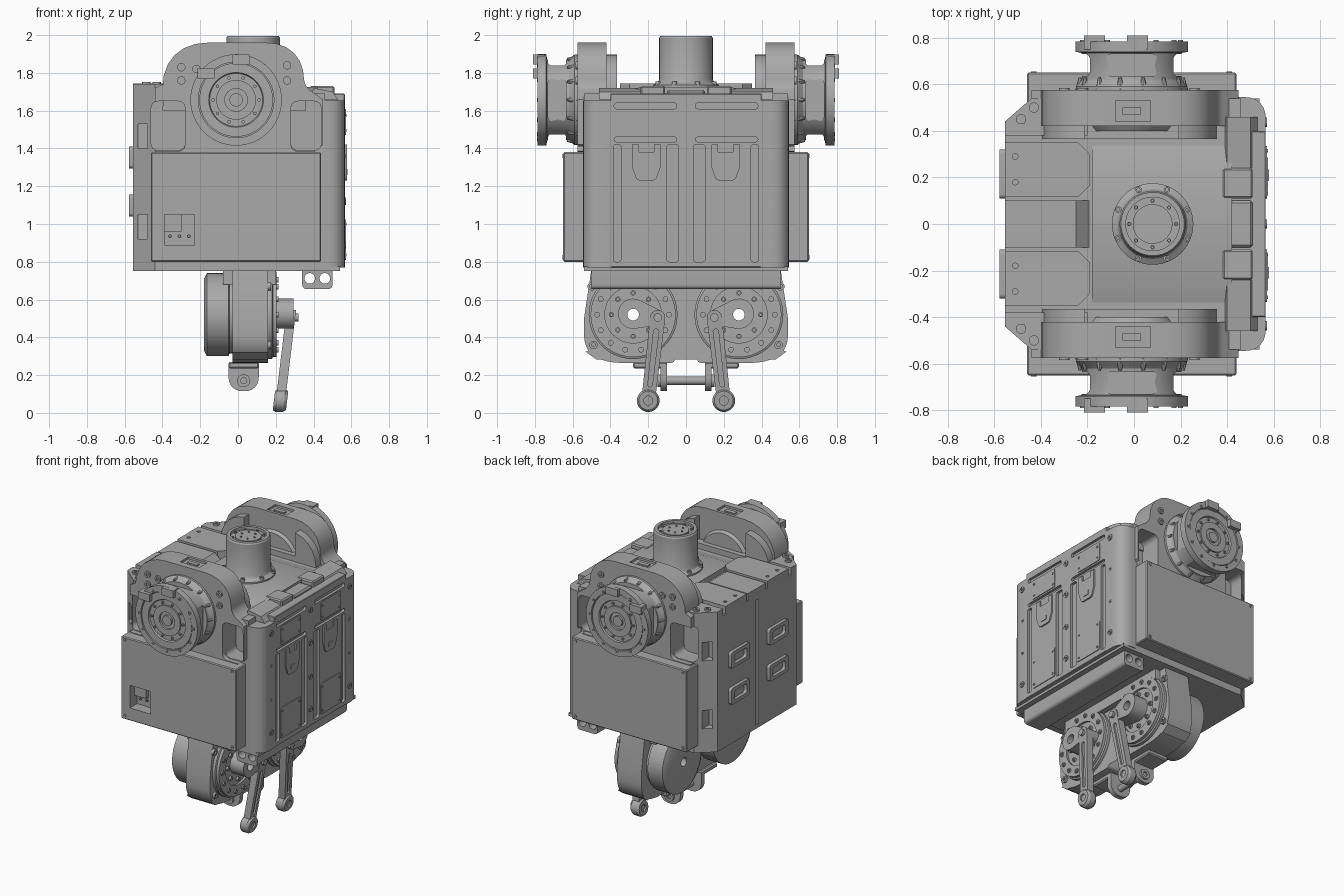
import bpy, bmesh, math
from mathutils import Vector

cube = bpy.data.objects.get("Cube")
if cube:
    bpy.data.objects.remove(cube)

grey = bpy.data.materials.new("plain_grey")
grey.use_nodes = True
grey.diffuse_color = (0.4, 0.4, 0.4, 1)
grey.node_tree.nodes["Principled BSDF"].inputs["Base Color"].default_value = (0.4, 0.4, 0.4, 1)

ORDER = {"x": (2, 0, 1), "y": (0, 2, 1), "z": (0, 1, 2)}


def place(axis, u, v, w):
    """u, v lie in the plane across the axis, w runs along it."""
    c = (u, v, w)
    return Vector([c[i] for i in ORDER[axis]])


def finish(name, bm):
    bmesh.ops.recalc_face_normals(bm, faces=bm.faces)
    me = bpy.data.meshes.new(name)
    bm.to_mesh(me)
    bm.free()
    me.materials.append(grey)
    ob = bpy.data.objects.new(name, me)
    bpy.context.collection.objects.link(ob)
    return ob


def rounded(pts):
    """Round each corner by its optional third value."""
    out = []
    for i, p in enumerate(pts):
        c = Vector(p[:2])
        if len(p) < 3:
            out.append(c)
            continue
        a = c + (Vector(pts[i - 1][:2]) - c).normalized() * p[2]
        b = c + (Vector(pts[(i + 1) % len(pts)][:2]) - c).normalized() * p[2]
        for k in range(7):
            t = k / 6
            w = 0.85 * 2 * t * (1 - t)
            out.append((a * (1 - t) ** 2 + c * w + b * t * t) / ((1 - t) ** 2 + w + t * t))
    return out


def prism(name, pts, axis, a, b, bevel=0):
    bm = bmesh.new()
    f = bm.faces.new([bm.verts.new(place(axis, p[0], p[1], a)) for p in rounded(pts)])
    new = bmesh.ops.extrude_face_region(bm, geom=[f])["geom"]
    bmesh.ops.translate(bm, verts=[v for v in new if isinstance(v, bmesh.types.BMVert)],
                        vec=place(axis, 0, 0, b - a))
    if bevel:
        bmesh.ops.bevel(bm, geom=bm.edges[:], offset=bevel, segments=1, affect="EDGES", clamp_overlap=True)
    return finish(name, bm)


def rect(u0, u1, v0, v1, r=0):
    pts = [(u0, v0), (u1, v0), (u1, v1), (u0, v1)]
    return [(*p, r) for p in pts] if r else pts


def box(name, x, y, z, bevel=0):
    return prism(name, rect(*x, *y), "z", *z, bevel)


def lathe(name, axis, u, v, prof, n=48):
    """Spin (radius, position) pairs round an axis through u, v."""
    bm = bmesh.new()
    rings = [[bm.verts.new(place(axis, u + r * math.cos(t), v + r * math.sin(t), w))
              for t in (math.tau * k / n for k in range(n))] for r, w in prof]
    for p, q in zip(rings, rings[1:]):
        for k in range(n):
            bm.faces.new((p[k], p[(k + 1) % n], q[(k + 1) % n], q[k]))
    bm.faces.new(rings[0])
    bm.faces.new(rings[-1])
    return finish(name, bm)


def disc(name, axis, u, v, r, a, b, n=32):
    return lathe(name, axis, u, v, [(r, a), (r, b)], n)


def cut(ob, *cutters):
    for c in cutters:
        m = ob.modifiers.new("cut", "BOOLEAN")
        m.operation, m.solver, m.object = "DIFFERENCE", "EXACT", c
    deps = bpy.context.evaluated_depsgraph_get()
    ob.data = bpy.data.meshes.new_from_object(ob.evaluated_get(deps))
    ob.modifiers.clear()
    for c in cutters:
        bpy.data.objects.remove(c)
    return ob


def link(u0, v0, r0, u1, v1, r1):
    """Outline of a tapered arm between two round ends."""
    d = Vector((u1 - u0, v1 - v0))
    h, o = math.atan2(d.y, d.x), math.acos((r0 - r1) / d.length)
    pts = []
    for u, v, r, s, e in ((u0, v0, r0, h + o, h + math.tau - o), (u1, v1, r1, h - o, h + o)):
        pts += [(u + r * math.cos(s + (e - s) * k / 14), v + r * math.sin(s + (e - s) * k / 14))
                for k in range(15)]
    return pts


def bolts(name, axis, spots, r, a, b):
    for u, v in spots:
        cut(disc(name, axis, u, v, r, a, b, 14), disc("socket", axis, u, v, r * .5, b - (b - a) * .5, b + (b - a), 6))


def circle(u, v, r, n, start=0):
    return [(u + r * math.cos(start + math.tau * k / n), v + r * math.sin(start + math.tau * k / n)) for k in range(n)]


# Main housing with pockets beside the shoulders
outline = [(-.555, -.44), (-.44, -.54), (.46, -.54), (.46, .54), (-.44, .54), (-.555, .44)]
cutters = []
for s in (-1, 1):
    for x0, x1 in ((-.46, -.28), (.28, .44)):
        cutters.append(prism("pocket", rect(x0, x1, 1.39, 1.65, .04), "y", s * .42, s * .6))
    for z in (.92, 1.4):
        cutters.append(box("slot", (-.53, -.48), (s * .47 - .04, s * .47 + .04), (z, z + .13)))
cutters.append(box("side_gap", (-.6, -.53), (-.012, .012), (.7, 1.8)))
cut(prism("housing", outline, "z", .77, 1.69), *cutters)
prism("base_plate", [(-.555, -.44), (-.44, -.54), (.54, -.54), (.54, .54), (-.44, .54), (-.555, .44)], "z", .752, .775)

# Top deck
prism("top_deck", [(-.42, 1.66), (.42, 1.66), (.24, 1.725), (-.24, 1.725)], "x", -.18, .42)
prism("rear_spine", [(-.555, 1.66), (-.16, 1.66), (-.25, 1.74), (-.555, 1.74)], "y", -.1, .1)
for s in (-1, 1):
    y = sorted((s * .115, s * .35))
    cut(prism("deck_block", [(-.555, y[0]), (-.24, y[0]), (-.19, y[0] + .05), (-.19, y[1] - .05), (-.24, y[1]), (-.555, y[1])], "z", 1.66, 1.745),
        disc("hole", "z", -.51, s * .29, .012, 1.72, 1.8, 12), disc("hole", "z", -.51, s * .18, .012, 1.72, 1.8, 12))
    prism("corner_block", [(-.555, s * .38), (-.2, s * .38), (-.2, s * .54), (-.44, s * .54), (-.555, s * .44)], "z", 1.66, 1.74)
    box("deck_tab", (.38, .51), sorted((s * .11, s * .24)), (1.66, 1.73), .008)
    prism("deck_ramp", [(.38, 1.66), (.53, 1.66), (.5, 1.7), (.4, 1.72)], "y", s * .24, s * .46)
    bolts("corner_bolt", "z", [(-.485, s * .45), (-.43, s * .5)], .022, 1.74, 1.752)
box("deck_centre_tab", (.39, .51), (-.1, .1), (1.66, 1.71), .01)

# Neck
lathe("neck", "z", .08, 0, [(.175, 1.7), (.175, 1.735), (.15, 1.75), (.142, 1.765), (.142, 1.985), (.136, 1.995),
                            (.115, 1.995), (.115, 1.975), (.085, 1.975), (.085, 1.985)])
bolts("neck_bolt", "z", circle(.08, 0, .16, 8, .39), .014, 1.73, 1.755)
bolts("neck_top_bolt", "z", circle(.08, 0, .1, 8), .009, 1.97, 1.985)
bolts("neck_centre_bolt", "z", circle(.08, 0, .05, 6), .007, 1.98, 1.99)

# Shoulders
arch = [(-.44, 1.38), (.4, 1.38), (.45, 1.42), (.45, 1.66), (.35, 1.73, .04), (.35, 1.96, .2), (-.4, 1.96, .24), (-.4, 1.74), (-.44, 1.72)]
inner = [(-.4, 1.6), (.36, 1.6), (.34, 1.9, .2), (-.38, 1.9, .2)]
CX, CZ = -.01, 1.657
for s in (-1, 1):
    pockets = [prism("pocket", rect(x0, x1, 1.385, 1.65, .04), "y", s * .3, s * .7) for x0, x1 in ((-.46, -.28), (.28, .44))]
    hatch = box("hatch", (-.08, .07), (s * .485 - .045, s * .485 + .045), (1.945, 2))
    cut(prism("shoulder_arch", arch, "y", s * .42, s * .575), *pockets, hatch)
    cut(prism("shoulder_inner", inner, "y", s * .365, s * .43), box("notch", (-.21, .19), (-.6, .6), (1.73, 2)))
    lathe("shoulder_inner_boss", "y", CX, CZ, [(.19, s * .43), (.17, s * .4), (.05, s * .4)])
    box("hatch_catch", (-.05, .03), (s * .485 - .015, s * .485 + .015), (1.93, 1.953))
    bolts("arch_top_bolt", "z", [(-.16, s * .5), (.12, s * .5)], .022, 1.95, 1.958)
    bolts("arch_bolt", "y", [(-.3, 1.83), (-.3, 1.76), (.26, 1.84), (.26, 1.76), (-.22, 1.82)], .022, s * .57, s * .585)
    # Shoulder actuator with four windows
    body = lathe("shoulder_actuator", "y", CX, CZ, [(.24, s * .565), (.24, s * .59), (.215, s * .62), (.208, s * .68), (.215, s * .735),
                 (.242, s * .74), (.242, s * .785), (.2, s * .785), (.2, s * .77), (.195, s * .77), (.195, s * .78), (.145, s * .78),
                 (.14, s * .77), (.105, s * .77), (.105, s * .78), (.06, s * .78), (.06, s * .765), (.035, s * .765), (.035, s * .78)], 64)
    w = sorted((s * .635, s * .73))
    cut(body, prism("window", rect(CX - .115, CX + .115, *w, .03), "z", 1.84, 1.95),
        prism("window", rect(CX - .115, CX + .115, *w, .03), "z", 1.35, 1.475),
        prism("window", rect(*w, CZ - .115, CZ + .115, .03), "x", .17, .3),
        prism("window", rect(*w, CZ - .115, CZ + .115, .03), "x", -.3, -.19))
    for x, z in ((.015, 1.875), (-.17, 1.8)):
        box("actuator_tab", (x - .045, x + .045), sorted((s * .75, s * .81)), (z - .03, z + .022))
    bolts("actuator_bolt", "y", circle(CX, CZ, .21, 12), .011, s * .78, s * .79)
    bolts("actuator_inner_bolt", "y", circle(CX, CZ, .122, 10), .009, s * .765, s * .778)
    for t in range(14):
        u, v = circle(CX, CZ, .222, 14)[t]
        lathe("actuator_rib", "y", u, v, [(.022, s * .57), (.006, s * .63)], 8)

    # Front and back covers
    cover = box("cover", (-.46, .44), sorted((s * .5, s * .65)), (.8, 1.38), .006)
    if s < 0:
        cut(cover, box("notch", (-.39, -.23), (-.7, -.57), (.89, 1.05)))
        bolts("notch_bolt", "y", [(x, .935) for x in (-.36, -.31, -.26)], .01, -.56, -.58)
        box("notch_plate", (-.39, -.3), (-.6, -.56), (.96, 1.05))
    bolts("cover_bolt", "y", [(x, z) for x in (-.43, .41) for z in (.825, 1.36)], .012, s * .648, s * .655)

    # Handles on the side panels
    for z in (1.04, 1.295):
        y = sorted((s * .11, s * .32))
        cut(prism("handle", rect(*y, z, z + .115, .02), "x", -.578, -.55),
            prism("recess", rect(y[0] + .035, y[1] - .035, z + .025, z + .09, .02), "x", -.6, -.553))

# Equipment panel with rounded corner columns
slots = []
for s in (-1, 1):
    for u0, u1, v0, v1 in ((.04, .1, .8, 1.42), (.345, .385, .8, 1.42), (.05, .38, 1.435, 1.46), (.05, .38, 1.61, 1.64)):
        slots.append(prism("slot", rect(*sorted((s * u0, s * u1)), v0, v1, .012), "x", .548, .6))
cut(box("side_panel", (.44, .566), (-.4, .4), (.77, 1.69), .004), *slots)
for s in (-1, 1):
    prism("corner_column", [(.44, s * .395), (.566, s * .395), (.566, s * .545, .09), (.44, s * .545)], "z", .77, 1.655)
    bolts("column_bolt", "x", [(s * .437, z) for z in (.89, 1.59)], .02, .56, .572)
    bolts("column_pin", "x", [(s * .437, z) for z in (1.12, 1.36)], .011, .56, .57)
    y = sorted((s * .11, s * .335))
    for z0, z1 in ((.81, 1.025), (1.47, 1.6)):
        prism("access_plate", rect(*y, z0, z1, .015), "x", .56, .571)
        bolts("plate_screw", "x", [(u + d, v) for u, d in zip(y, (.02, -.02)) for v in (z0 + .025, z1 - .025)], .008, .57, .575)
    h = s * .21
    prism("hook_plate", [(h - .075, 1.42), (h - .075, 1.3), (h - .05, 1.23, .02), (h + .05, 1.23, .02),
                         (h + .075, 1.3), (h + .075, 1.42), (h + .04, 1.42), (h + .04, 1.38), (h - .04, 1.38), (h - .04, 1.42)], "x", .56, .576)
    box("hook_catch", (.57, .58), (h - .025, h + .025), (1.26, 1.29))
bolts("panel_bolt", "x", [(0, z) for z in (.89, 1.12, 1.36, 1.59)], .02, .56, .572)

# Lower beam with two through bores
cut(prism("lower_beam", [(.34, .76), (.34, .655, .025), (.5, .655, .025), (.5, .76)], "y", -.5, .5),
    *[disc("bore", "y", x, .712, .028, -.6, .6) for x in (.38, .46)])

# Hip bracket
HY, HZ = .28, .52
half = [(.05, .42), (.06, .265, .02), (.45, .265, .1), (.54, .33, .08), (.54, .5), (.5, .765)]
hip = [(0, .56)] + half + [(-p[0], *p[1:]) for p in reversed(half)]
hip_cuts = [disc("bore", "x", s * HY, HZ, .031, -.5, .5) for s in (-1, 1)]
cut(prism("hip_bracket", hip, "x", -.03, .16), *hip_cuts)
box("hip_mount", (-.08, .2), (-.45, .45), (.68, .76))
for s in (-1, 1):
    y = s * HY
    def bore(): return disc("bore", "x", y, HZ, .031, -.5, .5)
    cut(lathe("hip_motor", "x", y, HZ, [(.19, -.18), (.22, -.165), (.22, -.05), (.205, -.045), (.205, -.02)]), bore())
    cut(lathe("hip_gear", "x", y, HZ, [(.235, .15), (.235, .18), (.225, .185), (.225, .205), (.15, .205), (.15, .19), (.07, .19)]), bore())
    bolts("hip_bolt", "x", circle(y, HZ, .19, 14), .015, .2, .214)
    bolts("hip_inner_bolt", "x", circle(y, HZ, .115, 8), .014, .185, .205)
    bolts("hip_corner_bolt", "x", [(s * .49, .36), (s * .5, .67)], .022, .155, .175)
    cut(prism("crank", link(y, HZ + .005, .08, s * .15, .505, .04), "x", .19, .295), bore())
    # Push rod leaning inward towards its foot
    rod = cut(prism("push_rod", link(s * .2, .065, .036, s * .15, .505, .04), "x", -.025, .025),
              prism("groove", link(s * .19, .15, .012, s * .158, .43, .014), "x", .013, .1))
    eye = cut(lathe("rod_eye", "x", s * .2, .065, [(.05, -.035), (.06, -.02), (.06, .02), (.05, .035)], 32),
              disc("hole", "x", s * .2, .065, .024, -.1, .1, 20))
    for ob in (rod, eye):
        for v in ob.data.vertices:
            v.co.x += .225 + (v.co.z - .065) * .12
    disc("rod_pin", "x", s * .15, .505, .022, .28, .32, 16)
    # Knuckle under the hip
    box("knuckle_base", (-.05, .11), sorted((s * .1, s * .28)), (.235, .27), .008)
    prism("knuckle", [(-.05, .26), (-.05, .115, .075), (.11, .115, .075), (.11, .26)], "y", s * .1, s * .135)
    bolts("knuckle_bolt", "y", [(.03, .17)], .035, s * .13, s * .15)
disc("cross_bar", "y", .03, .17, .022, -.11, .11, 20)

# Smooth the curved sides, keep edges crisp
bpy.ops.object.select_all(action="DESELECT")
for ob in bpy.context.scene.objects:
    if ob.type == "MESH":
        ob.select_set(True)
        bpy.context.view_layer.objects.active = ob
bpy.ops.object.shade_smooth_by_angle(angle=math.radians(30))
